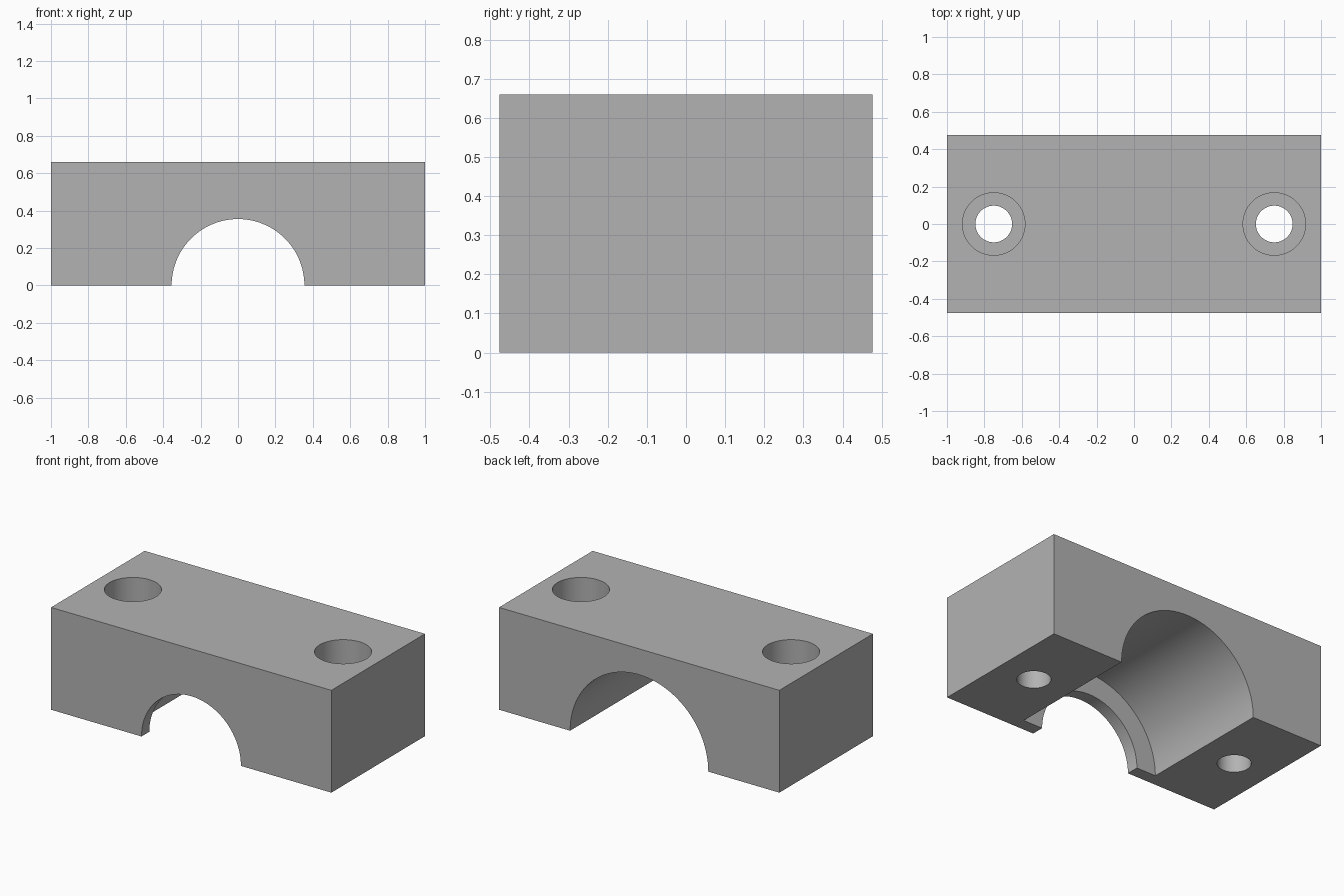
import bpy
import math

cube = bpy.data.objects.get("Cube")
if cube:
    bpy.data.objects.remove(cube, do_unlink=True)

LENGTH, DEPTH, HEIGHT = 2.0, 0.954, 0.66
FRONT = -DEPTH / 2
LIP = 0.08            # thickness of the front lip
BORE_R, LIP_R = 0.493, 0.355
BOLT_X, BOLT_R = 0.75, 0.098
HEAD_R, HEAD_DEPTH = 0.167, 0.22

grey = bpy.data.materials.new("plain grey")
grey.use_nodes = True
colour = (0.45, 0.45, 0.45, 1)
grey.diffuse_color = colour
grey.node_tree.nodes["Principled BSDF"].inputs["Base Color"].default_value = colour

# Block
bpy.ops.mesh.primitive_cube_add(size=1, location=(0, 0, HEIGHT / 2))
block = bpy.context.object
block.name = "clamp_block"
block.scale = (LENGTH, DEPTH, HEIGHT)
bpy.ops.object.transform_apply(location=True, rotation=True, scale=True)
block.data.materials.append(grey)


def cut(radius, start, end, axis, x=0):
    """Cut a round hole through the block along y or z."""
    mid = (start + end) / 2
    along_y = axis == "y"
    bpy.ops.mesh.primitive_cylinder_add(
        vertices=96, radius=radius, depth=end - start,
        location=(x, mid, 0) if along_y else (x, 0, mid),
        rotation=(math.pi / 2 if along_y else 0, 0, 0))
    cutter = bpy.context.object
    cutter.name = "hole_cutter"
    cutter.hide_render = True
    cutter.data.materials.append(grey)
    bpy.context.view_layer.objects.active = block
    mod = block.modifiers.new("hole", "BOOLEAN")
    mod.operation = "DIFFERENCE"
    mod.solver = "EXACT"
    mod.object = cutter
    bpy.ops.object.modifier_apply(modifier=mod.name)
    bpy.data.objects.remove(cutter, do_unlink=True)


# Half-round bore, narrower at the front lip
cut(BORE_R, FRONT + LIP, 1, "y")
cut(LIP_R, -1, 1, "y")

# Counterbored bolt holes
for side in (-1, 1):
    cut(HEAD_R, HEIGHT - HEAD_DEPTH, 1, "z", side * BOLT_X)
    cut(BOLT_R, -1, 1.2, "z", side * BOLT_X)

bpy.ops.object.select_all(action="DESELECT")
block.select_set(True)
bpy.context.view_layer.objects.active = block
bpy.ops.object.shade_smooth_by_angle(angle=math.radians(30))
